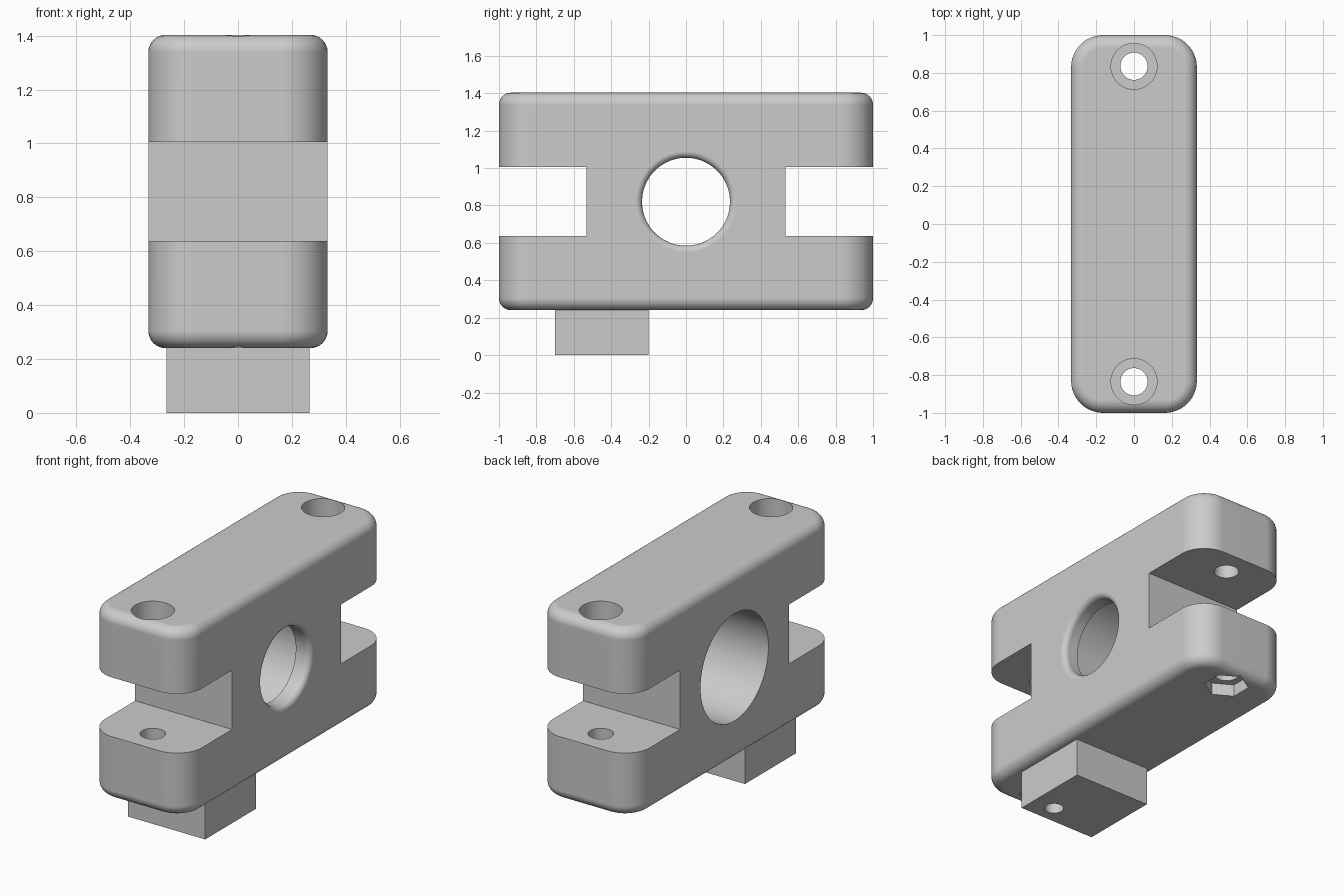
import bpy, bmesh, math
from mathutils import Matrix

cube = bpy.data.objects.get("Cube")
if cube:
    bpy.data.objects.remove(cube, do_unlink=True)

grey = bpy.data.materials.new("plain_grey")
grey.use_nodes = True
grey.diffuse_color = (0.6, 0.6, 0.6, 1)
grey.node_tree.nodes["Principled BSDF"].inputs["Base Color"].default_value = (0.6, 0.6, 0.6, 1)


def make_object(name, bm):
    bmesh.ops.recalc_face_normals(bm, faces=bm.faces)
    mesh = bpy.data.meshes.new(name)
    bm.to_mesh(mesh)
    bm.free()
    mesh.materials.append(grey)
    obj = bpy.data.objects.new(name, mesh)
    bpy.context.collection.objects.link(obj)
    return obj


def box(x0, x1, y0, y1, z0, z1):
    bm = bmesh.new()
    bmesh.ops.create_cube(bm, size=1)
    bmesh.ops.scale(bm, vec=(x1 - x0, y1 - y0, z1 - z0), verts=bm.verts)
    bmesh.ops.translate(bm, vec=((x0 + x1) / 2, (y0 + y1) / 2, (z0 + z1) / 2), verts=bm.verts)
    return bm


def rod(x, y, z0, z1, radius, sides=48):
    """Upright prism; its first corner points along y."""
    bm = bmesh.new()
    bmesh.ops.create_cone(bm, cap_ends=True, segments=sides, radius1=radius,
                          radius2=radius, depth=z1 - z0,
                          matrix=Matrix.Translation((x, y, (z0 + z1) / 2)))
    return bm


def lathe_x(profile, z, sides=96):
    """Closed solid turned about the x axis from (x, radius) pairs."""
    bm = bmesh.new()
    rings = []
    for x, r in profile:
        angles = [2 * math.pi * i / sides for i in range(sides)]
        rings.append([bm.verts.new((x, r * math.cos(a), z + r * math.sin(a))) for a in angles])
    for a, b in zip(rings, rings[1:]):
        for i in range(sides):
            j = (i + 1) % sides
            bm.faces.new((a[i], a[j], b[j], b[i]))
    bm.faces.new(rings[0])
    bm.faces.new(rings[-1])
    return bm


def cut(obj, bm):
    cutter = make_object("cutter", bm)
    cutter.hide_render = True
    mod = obj.modifiers.new("cut", "BOOLEAN")
    mod.operation = "DIFFERENCE"
    mod.solver = "EXACT"
    mod.object = cutter
    bpy.context.view_layer.objects.active = obj
    bpy.ops.object.modifier_apply(modifier=mod.name)
    bpy.data.objects.remove(cutter, do_unlink=True)


def finish(obj):
    bpy.ops.object.select_all(action="DESELECT")
    obj.select_set(True)
    bpy.context.view_layer.objects.active = obj
    bpy.ops.object.shade_smooth_by_angle(angle=math.radians(30))
    mod = obj.modifiers.new("even_normals", "WEIGHTED_NORMAL")
    mod.keep_sharp = True


# Rounded block
HALF_X, BOTTOM, TOP = 0.333, 0.24, 1.403
bm = box(-HALF_X, HALF_X, -1, 1, BOTTOM, TOP)
upright = [e for e in bm.edges if abs(e.verts[0].co.z - e.verts[1].co.z) > 0.5]
bmesh.ops.bevel(bm, geom=upright, offset=0.17, segments=12, profile=0.5, affect="EDGES")
bm.normal_update()
rims = [e for e in bm.edges if sum(abs(f.normal.z) > 0.9 for f in e.link_faces) == 1]
bmesh.ops.bevel(bm, geom=rims, offset=0.065, segments=8, profile=0.5, affect="EDGES")
block = make_object("clamp_block", bm)

# Stepped cross bore with a rounded mouth on one side
lip, bore, fillet = HALF_X - 0.10, 0.235, 0.035
profile = [(-0.5, 0.333), (lip, 0.333), (lip, bore)]
for i in range(9):
    a = math.pi / 2 * i / 8
    profile.append((HALF_X - fillet + fillet * math.sin(a), bore + fillet * (1 - math.cos(a))))
profile.append((0.5, bore + fillet))
cut(block, lathe_x(profile, 0.82))

# End slots, bolt holes, bolt head recesses and hexagonal nut pockets
for side in (-1, 1):
    y0, y1 = sorted((side * 0.533, side * 1.2))
    cut(block, box(-0.5, 0.5, y0, y1, 0.637, 1.005))
    y = side * 0.835
    cut(block, rod(0, y, 0, 1.6, 0.072))
    cut(block, rod(0, y, 1.2, 1.6, 0.122))
    cut(block, rod(0, y, 0, BOTTOM + 0.075, 0.13, sides=6))
finish(block)

# Square foot with a blind pin hole
foot = make_object("mounting_foot", box(-0.265, 0.265, -0.7, -0.2, 0, BOTTOM))
cut(foot, rod(0.117, -0.583, -0.1, 0.2, 0.055))
finish(foot)
